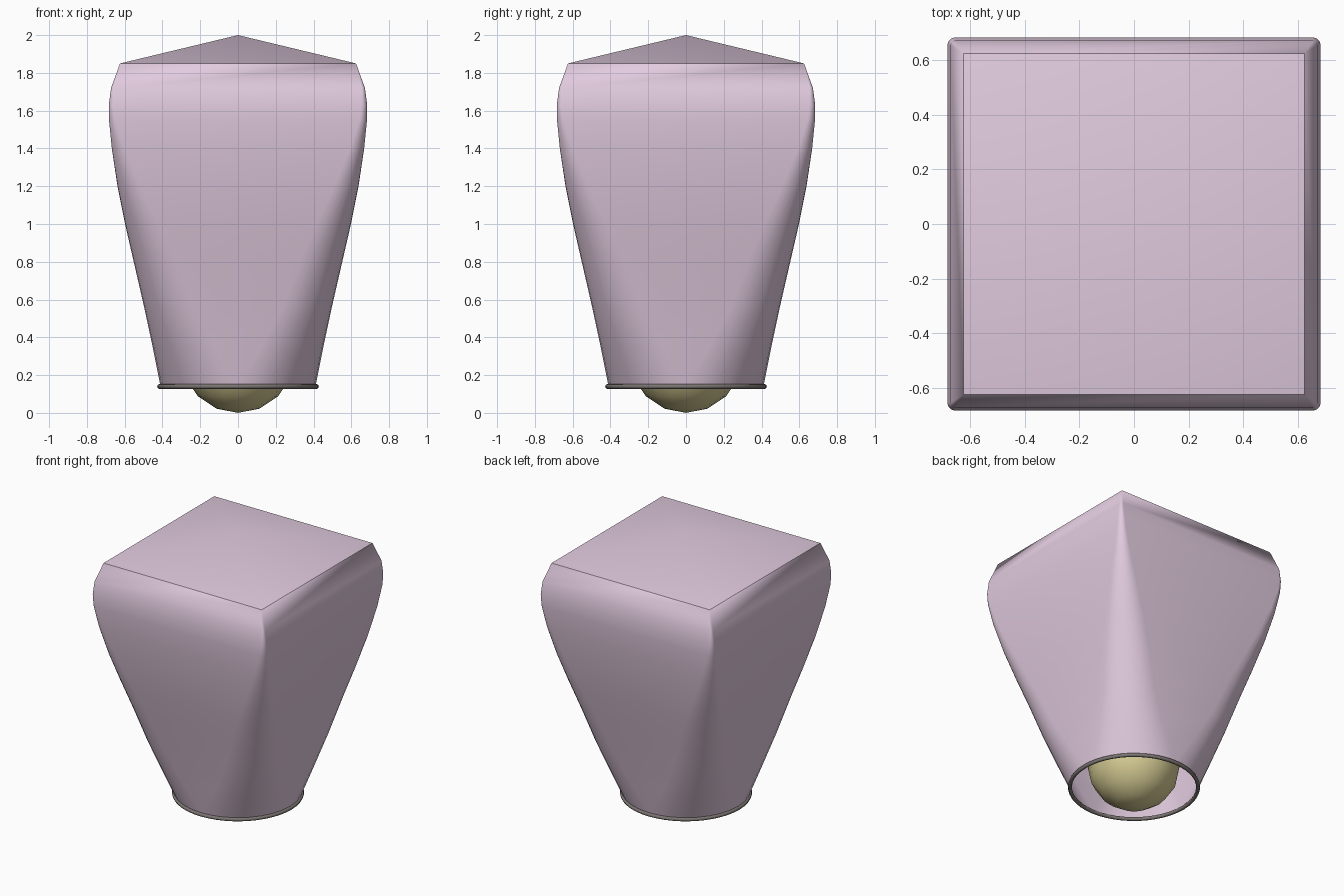
import bpy, bmesh
from math import sin, cos, pi, radians

if "Cube" in bpy.data.objects:
    bpy.data.objects.remove(bpy.data.objects["Cube"])


def material(name, color):
    m = bpy.data.materials.new(name)
    m.diffuse_color = (*color, 1)
    m.use_nodes = True
    m.node_tree.nodes["Principled BSDF"].inputs["Base Color"].default_value = m.diffuse_color
    return m


def finish(ob, mat, angle=35):
    ob.data.materials.append(mat)
    bpy.ops.object.select_all(action='DESELECT')
    ob.select_set(True)
    bpy.context.view_layer.objects.active = ob
    bpy.ops.object.shade_smooth_by_angle(angle=radians(angle))


def rounded_square(h, ratio, z, n=8):
    # four corner arcs; ratio 1 is a circle, 0 a square
    r = h * ratio
    pts = []
    for q in range(4):
        mid = q * pi / 2 + pi / 4
        cx = (h - r) * (1 if cos(mid) > 0 else -1)
        cy = (h - r) * (1 if sin(mid) > 0 else -1)
        for i in range(n + 1):
            a = q * pi / 2 + i / n * pi / 2
            pts.append((cx + r * cos(a), cy + r * sin(a), z))
    return pts


paper = material("pink_paper", (0.76, 0.6, 0.74))
metal = material("dark_rim", (0.2, 0.18, 0.17))
glow = material("yellow_glow", (0.68, 0.61, 0.3))

# Paper shade: circular mouth growing into a square top with a low pyramid roof
profile = [(0.14, 0.41, 1), (0.35, 0.452, 0.72), (0.56, 0.497, 0.52),
           (0.8, 0.552, 0.4), (1.0, 0.598, 0.3), (1.2, 0.638, 0.2),
           (1.4, 0.668, 0.11), (1.55, 0.683, 0.06), (1.63, 0.684, 0.045),
           (1.72, 0.672, 0.025), (1.85, 0.625, 0)]
bm = bmesh.new()
loops = [[bm.verts.new(p) for p in rounded_square(h, k, z)] for z, h, k in profile]
for lo, hi in zip(loops, loops[1:]):
    for i in range(len(lo)):
        j = (i + 1) % len(lo)
        bm.faces.new((lo[i], lo[j], hi[j], hi[i]))
apex = bm.verts.new((0, 0, 2))
top = loops[-1]
for i in range(len(top)):
    bm.faces.new((top[i], top[(i + 1) % len(top)], apex))
bmesh.ops.remove_doubles(bm, verts=bm.verts, dist=1e-4)
bmesh.ops.recalc_face_normals(bm, faces=bm.faces)
me = bpy.data.meshes.new("paper_shade")
bm.to_mesh(me)
bm.free()
shade = bpy.data.objects.new("paper_shade", me)
bpy.context.collection.objects.link(shade)
finish(shade, paper)

# Wire rim around the mouth
bpy.ops.mesh.primitive_torus_add(major_radius=0.415, minor_radius=0.013,
                                 major_segments=48, minor_segments=8,
                                 location=(0, 0, 0.14))
rim = bpy.context.object
rim.name = "mouth_rim"
finish(rim, metal, 60)

# Glowing ball hanging in the mouth
bpy.ops.mesh.primitive_uv_sphere_add(segments=16, ring_count=8, radius=0.3,
                                     location=(0, 0, 0.305))
ball = bpy.context.object
ball.name = "glow_ball"
finish(ball, glow, 60)

# Rest the model on the ground
low = min(v.co.z for v in ball.data.vertices) + ball.location.z
ball.location.z -= low
